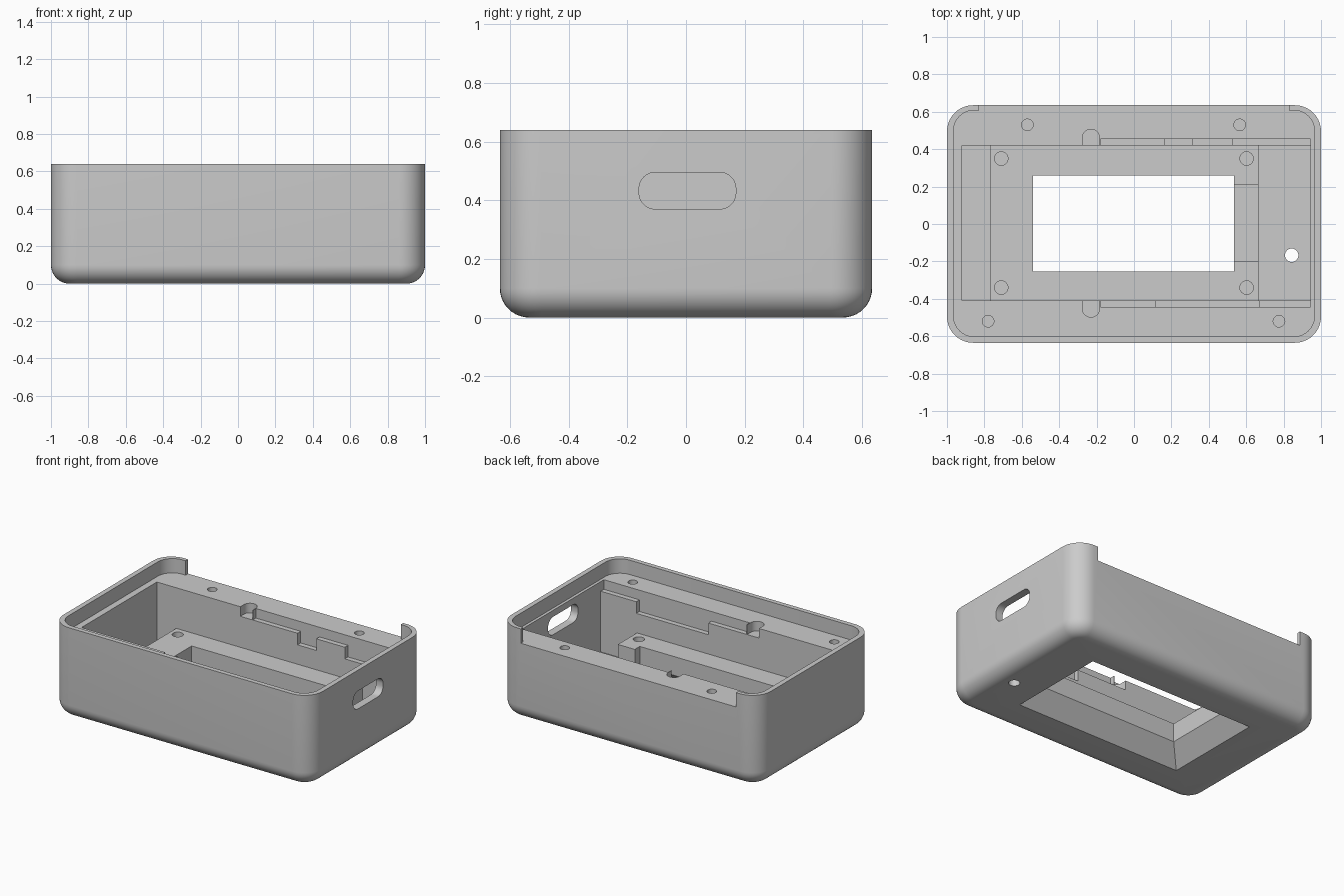
import bpy, bmesh, math

if "Cube" in bpy.data.objects:
    bpy.data.objects.remove(bpy.data.objects["Cube"])

TOP, SHELF, PLATE, FLOOR = 0.64, 0.54, 0.257, 0.05
ABOVE = 0.8   # cutters that open upward end here


def new_object(name, bm):
    bmesh.ops.recalc_face_normals(bm, faces=bm.faces)
    mesh = bpy.data.meshes.new(name)
    bm.to_mesh(mesh)
    bm.free()
    obj = bpy.data.objects.new(name, mesh)
    bpy.context.collection.objects.link(obj)
    return obj


def loft(name, rings):
    """Solid through a stack of rings with equal point counts."""
    bm = bmesh.new()
    loops = [[bm.verts.new(p) for p in ring] for ring in rings]
    n = len(loops[0])
    for a, b in zip(loops, loops[1:]):
        for i in range(n):
            j = (i + 1) % n
            bm.faces.new((a[i], a[j], b[j], b[i]))
    bm.faces.new(loops[0][::-1])
    bm.faces.new(loops[-1])
    return new_object(name, bm)


def rect(x0, x1, y0, y1, z):
    return [(x0, y0, z), (x1, y0, z), (x1, y1, z), (x0, y1, z)]


def round_rect(x0, x1, y0, y1, r, steps=10):
    pts = []
    for k, (cx, cy) in enumerate([(x1 - r, y1 - r), (x0 + r, y1 - r),
                                  (x0 + r, y0 + r), (x1 - r, y0 + r)]):
        for i in range(steps + 1):
            a = math.pi / 2 * (k + i / steps)
            pts.append((cx + r * math.cos(a), cy + r * math.sin(a)))
    return pts


def box(name, x0, x1, y0, y1, z0, z1):
    return loft(name, [rect(x0, x1, y0, y1, z0), rect(x0, x1, y0, y1, z1)])


def prism_y(name, profile, y0, y1):
    return loft(name, [[(x, y, z) for x, z in profile] for y in (y0, y1)])


def cylinder(name, x, y, r, z0, z1, n=32):
    circle = [(x + r * math.cos(2 * math.pi * i / n), y + r * math.sin(2 * math.pi * i / n))
              for i in range(n)]
    return loft(name, [[(px, py, z) for px, py in circle] for z in (z0, z1)])


# Outer body: rounded corners with a filleted underside
outline = round_rect(-1, 1, -0.635, 0.635, 0.14)
FILLET = 0.1
rings = []
for i in range(11):
    a = math.pi / 2 * i / 10
    d = FILLET * (1 - math.sin(a))
    ring = round_rect(-1 + d, 1 - d, -0.635 + d, 0.635 - d, 0.14 - d)
    rings.append([(x, y, FILLET * (1 - math.cos(a))) for x, y in ring])
rings.append([(x, y, TOP) for x, y in outline])
case = loft("case_shell", rings)

cutters = []

# Lid recess and the open back of the rim
recess = round_rect(-0.965, 0.965, -0.602, 0.608, 0.11)
cutters.append(loft("lid_recess", [[(x, y, z) for x, y in recess] for z in (SHELF, ABOVE)]))
cutters.append(box("rim_opening", -0.83, 0.83, 0.5, 0.7, SHELF, ABOVE))

# Main pocket: raised middle plate between two deep end channels
cutters.append(prism_y("pocket", [
    (-0.92, ABOVE), (-0.92, FLOOR), (-0.77, FLOOR), (-0.77, PLATE),
    (0.665, PLATE), (0.665, FLOOR), (0.945, FLOOR), (0.945, ABOVE)], -0.41, 0.42))


# Stepped ledges along both long pocket walls
def ledge(name, steps, y0, y1):
    high, low = SHELF - 0.067, SHELF - 0.148
    profile = [(-0.18, ABOVE)]
    for x0, x1, deep in steps:
        z = low if deep else high
        profile += [(x0, z), (x1, z)]
    profile.append((0.945, ABOVE))
    cutters.append(prism_y(name, profile, y0, y1))


ledge("back_ledge", [(-0.18, 0.165, 0), (0.165, 0.31, 1), (0.31, 0.53, 0), (0.53, 0.945, 1)],
      0.3, 0.455)
ledge("front_ledge", [(-0.18, 0.115, 0), (0.115, 0.67, 1), (0.67, 0.945, 0)], -0.445, -0.3)

# Rounded finger notches
for side, y in ((1, 0.46), (-1, -0.452)):
    r, cx = 0.046, -0.23
    arc = [(cx + r * math.cos(math.pi * i / 14), y + side * r * math.sin(math.pi * i / 14))
           for i in range(15)]
    arc += [(cx - r, side * 0.3), (cx + r, side * 0.3)]
    cutters.append(loft("finger_notch", [[(px, py, z) for px, py in arc]
                                         for z in (SHELF - 0.067, ABOVE)]))

# Display window, flared on the underside, with a cable notch
cutters.append(loft("window", [rect(-0.655, 0.65, -0.365, 0.37, -0.012),
                               rect(-0.54, 0.535, -0.255, 0.26, 0.126),
                               rect(-0.54, 0.535, -0.255, 0.26, 0.4)]))
cutters.append(box("cable_notch", 0.5, 0.7, -0.2, 0.21, 0.15, 0.4))

# Side port
port = round_rect(-0.16, 0.17, 0.37, 0.495, 0.055)
cutters.append(loft("side_port", [[(x, y, z) for y, z in port] for x in (0.85, 1.1)]))

# Screw holes and the through hole in the floor
for x, y in ((-0.57, 0.53), (0.565, 0.53), (-0.78, -0.52), (0.775, -0.52)):
    cutters.append(cylinder("shelf_hole", x, y, 0.031, 0.35, ABOVE))
for x, y in ((-0.71, 0.35), (0.602, 0.35), (-0.71, -0.34), (0.602, -0.34)):
    cutters.append(cylinder("plate_hole", x, y, 0.036, 0.15, 0.4))
cutters.append(cylinder("floor_hole", 0.843, -0.167, 0.036, -0.1, 0.2))

# Carve the shell
bpy.context.view_layer.objects.active = case
for cutter in cutters:
    mod = case.modifiers.new(cutter.name, "BOOLEAN")
    mod.operation, mod.solver, mod.object = "DIFFERENCE", "EXACT", cutter
    bpy.ops.object.modifier_apply(modifier=mod.name)
    bpy.data.objects.remove(cutter)

# Grey plastic
grey = bpy.data.materials.new("grey_plastic")
grey.use_nodes = True
colour = (0.6, 0.6, 0.6, 1)
grey.diffuse_color = colour
grey.node_tree.nodes["Principled BSDF"].inputs["Base Color"].default_value = colour
case.data.materials.clear()
case.data.materials.append(grey)
for poly in case.data.polygons:
    poly.material_index = 0

bpy.ops.object.select_all(action="DESELECT")
case.select_set(True)
bpy.ops.object.shade_smooth_by_angle(angle=math.radians(30))
